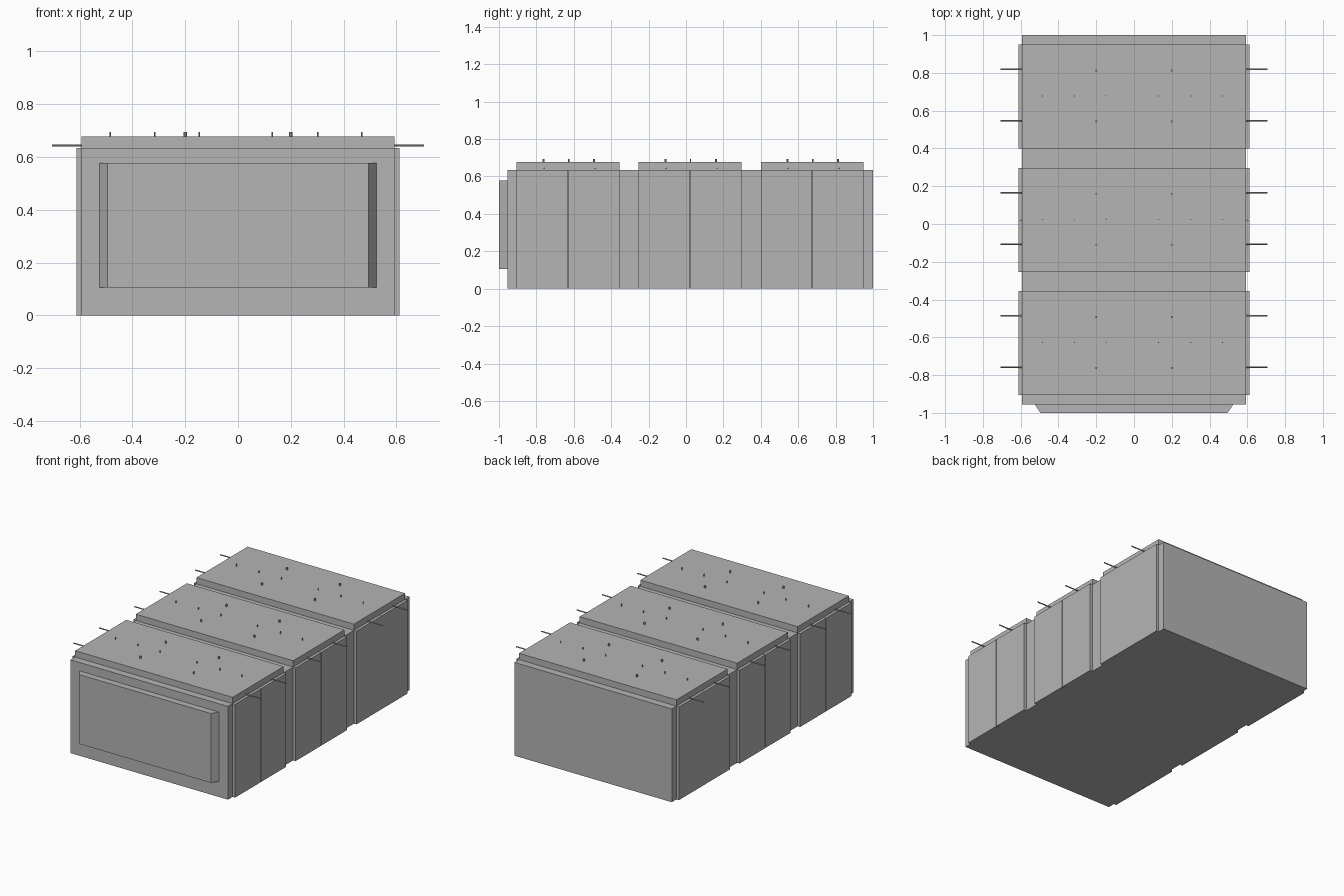
import bpy, bmesh, math

if "Cube" in bpy.data.objects:
    bpy.data.objects.remove(bpy.data.objects["Cube"])

grey = bpy.data.materials.new("mid_grey")
grey.diffuse_color = (0.46, 0.46, 0.46, 1)
grey.use_nodes = True
grey.node_tree.nodes["Principled BSDF"].inputs["Base Color"].default_value = grey.diffuse_color


def finish(bm, name):
    bmesh.ops.recalc_face_normals(bm, faces=bm.faces)
    me = bpy.data.meshes.new(name)
    bm.to_mesh(me)
    bm.free()
    me.materials.append(grey)
    ob = bpy.data.objects.new(name, me)
    bpy.context.collection.objects.link(ob)
    return ob


def box(name, x, y, z):
    bm = bmesh.new()
    bmesh.ops.create_cube(bm, size=1)
    for v in bm.verts:
        v.co = [r[0] if c < 0 else r[1] for c, r in zip(v.co, (x, y, z))]
    return finish(bm, name)


def cylinder(name, radius, length, centre, along_x=False, sides=8):
    bm = bmesh.new()
    bmesh.ops.create_cone(bm, cap_ends=True, segments=sides,
                          radius1=radius, radius2=radius, depth=length)
    ob = finish(bm, name)
    ob.location = centre
    if along_x:
        ob.rotation_euler.y = math.pi / 2
    return ob


W, TOP, LID_TOP = 0.593, 0.635, 0.678

# main housing
box("housing", (-W, W), (-0.955, 1.0), (0, TOP))

# raised front panel with slanted left and right ends
panel = box("front_panel", (-0.525, 0.525), (-1.0, -0.955), (0.106, 0.578))
for v in panel.data.vertices:
    if v.co.y < -0.98:
        v.co.x *= 0.495 / 0.525

# three bays: lid, two doors per side, door rods and lid studs
for i, mid in enumerate((-0.63, 0.022, 0.675), 1):
    half = 0.275
    box(f"lid_{i}", (-W, W), (mid - half, mid + half), (TOP, LID_TOP))
    for side, s in (("left", -1), ("right", 1)):
        for end, e in (("front", -1), ("rear", 1)):
            ys = sorted((mid + e * 0.001, mid + e * half))
            xs = sorted((s * W, s * 0.612))
            box(f"door_{side}_{end}_{i}", xs, ys, (0, TOP))
            cylinder(f"rod_{side}_{end}_{i}", 0.004, 0.117,
                     (s * 0.6475, mid + 0.008 + e * 0.136, 0.643), True)
            cylinder(f"large_stud_{side}_{end}_{i}", 0.006, 0.02,
                     (s * 0.2, mid + 0.003 + e * 0.135, 0.684))
    for k, x in enumerate((-0.485, -0.315, -0.147, 0.13, 0.302, 0.469), 1):
        cylinder(f"small_stud_{i}_{k}", 0.003, 0.02, (x, mid + 0.003, 0.684))
